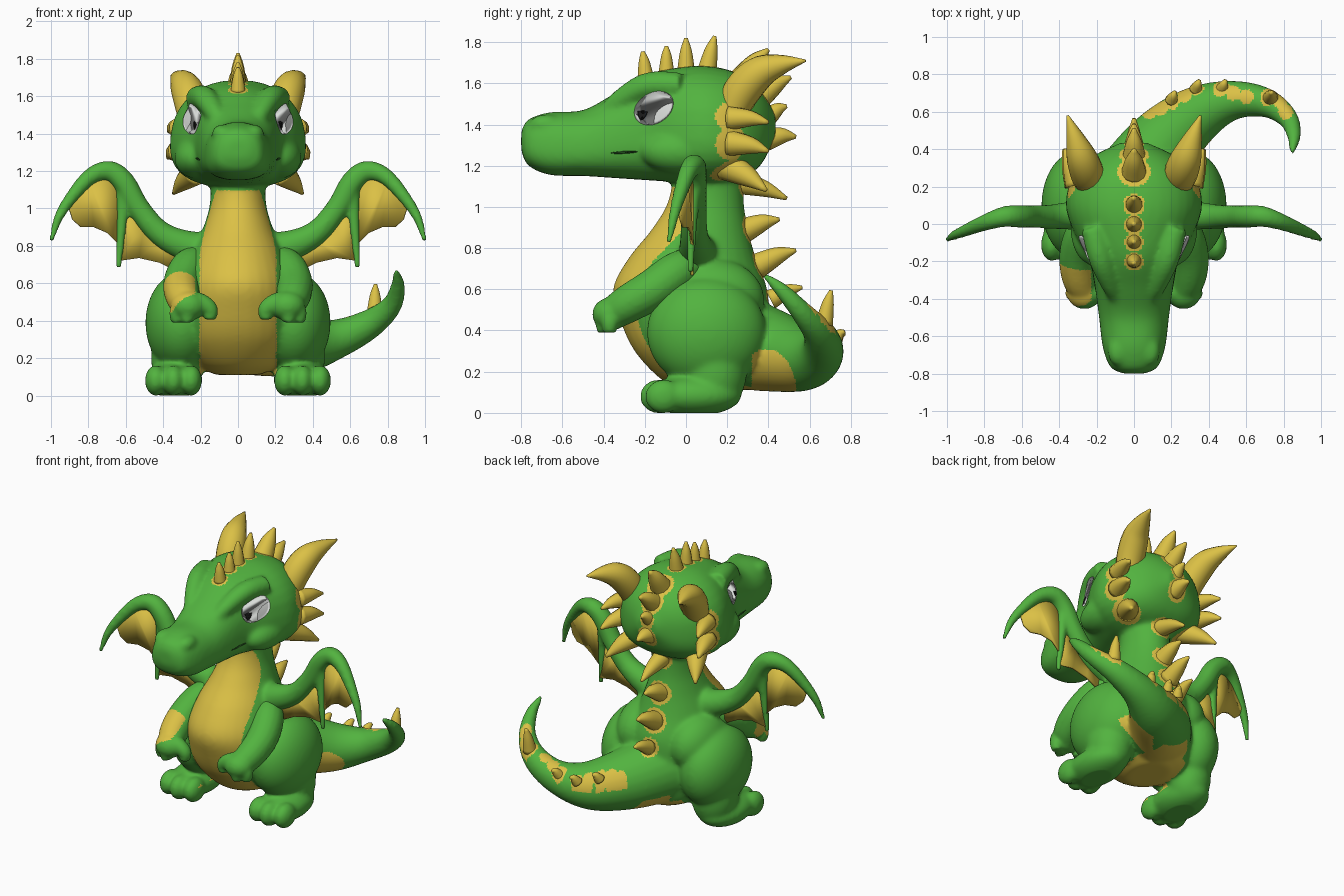
import bpy, bmesh, math
from mathutils import Vector
from mathutils.bvhtree import BVHTree

if "Cube" in bpy.data.objects:
    bpy.data.objects.remove(bpy.data.objects["Cube"])


def material(name, r, g, b):
    m = bpy.data.materials.new(name)
    m.use_nodes = True
    m.diffuse_color = (r, g, b, 1)
    node = m.node_tree.nodes["Principled BSDF"]
    node.inputs["Base Color"].default_value = (r, g, b, 1)
    node.inputs["Roughness"].default_value = 0.6
    return m


GREEN = material("leaf green", 0.085, 0.45, 0.05)
YELLOW = material("golden yellow", 0.71, 0.53, 0.06)
WHITE = material("eye white", 0.7, 0.72, 0.7)
BLACK = material("pupil black", 0.01, 0.01, 0.01)
DARK = material("mouth green", 0.02, 0.09, 0.015)


# ---- shape helpers
def spline(rows, steps=5):
    p = [Vector(r) for r in rows]
    p = [2 * p[0] - p[1]] + p + [2 * p[-1] - p[-2]]
    out = []
    for a, b, c, d in zip(p, p[1:], p[2:], p[3:]):
        for i in range(steps):
            t = i / steps
            out.append(0.5 * (2 * b + (c - a) * t + (2 * a - 5 * b + 4 * c - d) * t * t
                              + (3 * b - a - 3 * c + d) * t ** 3))
    return out + [p[-2]]


def loft(bm, rings):
    vs = [[bm.verts.new(p) for p in ring] for ring in rings]
    n = len(vs[0])
    for a, b in zip(vs, vs[1:]):
        for i in range(n):
            j = (i + 1) % n
            bm.faces.new((a[i], a[j], b[j], b[i]))
    bm.faces.new(vs[0][::-1])
    bm.faces.new(vs[-1])


def circle(n):
    return [(math.cos(2 * math.pi * i / n), math.sin(2 * math.pi * i / n)) for i in range(n)]


def tube(bm, rows, s=1, n=16):
    """Round limb through (x, y, z, radius) points; s = -1 mirrors it."""
    pts = spline([(s * r[0], *r[1:]) for r in rows])
    pos = [p.to_3d() for p in pts]
    side, rings = None, []
    for i, p in enumerate(pos):
        t = (pos[min(i + 1, len(pos) - 1)] - pos[max(i - 1, 0)]).normalized()
        side = t.orthogonal() if side is None else side - t * side.dot(t)
        side.normalize()
        up = t.cross(side)
        rings.append([p + max(pts[i][3], 0.002) * (side * c + up * d) for c, d in circle(n)])
    loft(bm, rings)


def ball(bm, center, radii):
    new = bmesh.ops.create_icosphere(bm, subdivisions=4, radius=1)["verts"]
    for v in new:
        v.co = Vector(center) + Vector(a * b for a, b in zip(v.co, radii))


def finish(bm, name, mats):
    bmesh.ops.recalc_face_normals(bm, faces=bm.faces)
    me = bpy.data.meshes.new(name)
    bm.to_mesh(me)
    bm.free()
    for m in mats:
        me.materials.append(m)
    ob = bpy.data.objects.new(name, me)
    bpy.context.collection.objects.link(ob)
    me.shade_smooth()
    return ob


def blend(ob, voxel, rounds, rule):
    """Fuse overlapping volumes into one soft skin, then colour its faces."""
    mod = ob.modifiers.new("fuse", "REMESH")
    mod.mode, mod.voxel_size = "VOXEL", voxel
    mod = ob.modifiers.new("soften", "SMOOTH")
    mod.factor, mod.iterations = 0.5, rounds
    dg = bpy.context.evaluated_depsgraph_get()
    me = bpy.data.meshes.new_from_object(ob.evaluated_get(dg))
    ob.modifiers.clear()
    ob.data = me
    me.materials.clear()
    for m in (GREEN, YELLOW):
        me.materials.append(m)
    for v in me.vertices:
        v.co.z = max(v.co.z, 0)
    for f in me.polygons:
        f.material_index = int(rule(f.center, f.normal))
    me.shade_smooth()


# ---- spikes: crest, neck and back (base y, base z, tip y, tip z, radius), cheeks, tail
ridge_rows = [(-0.195, 1.62, -0.21, 1.755, 0.042), (-0.095, 1.65, -0.095, 1.78, 0.04),
              (0, 1.65, 0, 1.82, 0.046), (0.1, 1.65, 0.14, 1.83, 0.05),
              (0.27, 1.61, 0.4, 1.765, 0.07), (0.35, 1.53, 0.51, 1.63, 0.065),
              (0.39, 1.43, 0.49, 1.49, 0.05), (0.39, 1.33, 0.535, 1.34, 0.06),
              (0.26, 1.12, 0.49, 1.04, 0.06), (0.27, 0.88, 0.455, 0.94, 0.065),
              (0.34, 0.71, 0.535, 0.79, 0.065), (0.41, 0.55, 0.565, 0.61, 0.05)]
spikes = [((0, y, z), (0, ty, tz), r) for y, z, ty, tz, r in ridge_rows]
for s in (1, -1):
    spikes += [((s * 0.31, 0.21, 1.43), (s * 0.37, 0.4, 1.41), 0.06),
               ((s * 0.31, 0.21, 1.31), (s * 0.375, 0.4, 1.27), 0.065),
               ((s * 0.22, 0.2, 1.2), (s * 0.345, 0.39, 1.08), 0.075)]
spikes += [((0.73, 0.67, 0.43), (0.735, 0.705, 0.595), 0.045)]
spikes += [((x, y, z), (x + 0.02, y + 0.05, z + 0.045), 0.035)
           for x, y, z in ((0.2, 0.66, 0.37), (0.33, 0.72, 0.34), (0.47, 0.72, 0.35))]
bm = bmesh.new()
for base, tip, r in spikes:
    mid = Vector(base).lerp(Vector(tip), 0.55) + Vector((0, 0, 0.01))
    tube(bm, [(*base, r), (*mid, r * 0.66), (*tip, 0.009)], n=12)
finish(bm, "spikes", [YELLOW])
halos = [(Vector(base), r * 1.3) for base, tip, r in spikes]

# ---- body: torso, head, tail, legs and wing bones
bm = bmesh.new()
torso = [(0.11, 0.14, 0.12, 0.16), (0.17, 0.12, 0.23, 0.25), (0.3, 0.07, 0.31, 0.32),
         (0.45, 0.04, 0.32, 0.36), (0.6, 0.02, 0.3, 0.375), (0.75, 0.03, 0.25, 0.31),
         (0.9, 0.07, 0.185, 0.23), (1.05, 0.1, 0.148, 0.18), (1.3, 0.12, 0.15, 0.17)]
loft(bm, [[(rx * c, cy + ry * d, z) for c, d in circle(32)] for z, cy, rx, ry in spline(torso)])

# head rows: y, underside, top, half width
head = [(-0.8, 1.27, 1.37, 0.06), (-0.765, 1.2, 1.425, 0.125), (-0.66, 1.155, 1.46, 0.165),
        (-0.5, 1.15, 1.47, 0.185), (-0.35, 1.14, 1.55, 0.205), (-0.2, 1.13, 1.64, 0.235),
        (-0.05, 1.12, 1.675, 0.315), (0.1, 1.11, 1.685, 0.36), (0.25, 1.13, 1.65, 0.325),
        (0.36, 1.2, 1.57, 0.22), (0.435, 1.34, 1.45, 0.07)]


def soft_box(v, k=0.82):
    return math.copysign(abs(v) ** k, v)


loft(bm, [[(w * soft_box(c) * (1 - 0.15 * d), y, (lo + hi) / 2 + (hi - lo) / 2 * soft_box(d))
           for c, d in circle(32)] for y, lo, hi, w in spline(head)])

tube(bm, [(0, 0.2, 0.36, 0.24), (0.15, 0.42, 0.3, 0.2), (0.33, 0.58, 0.265, 0.157),
          (0.52, 0.66, 0.3, 0.108), (0.7, 0.65, 0.38, 0.08), (0.82, 0.57, 0.48, 0.056),
          (0.855, 0.47, 0.59, 0.038), (0.845, 0.38, 0.67, 0.016)], n=24)

for s in (1, -1):
    ball(bm, (s * 0.3, 0.1, 0.39), (0.195, 0.29, 0.27))
    ball(bm, (s * 0.2, 0.13, 0.55), (0.17, 0.25, 0.2))
    ball(bm, (s * 0.32, 0.14, 0.2), (0.145, 0.155, 0.2))
    ball(bm, (s * 0.34, 0.04, 0.085), (0.15, 0.23, 0.1))
    for x, y in ((0.25, -0.12), (0.345, -0.135), (0.44, -0.11)):
        ball(bm, (s * x, y, 0.08), (0.058, 0.09, 0.083))
    tube(bm, [(0.1, 0.07, 0.76, 0.11), (0.28, 0.05, 0.8, 0.085), (0.42, 0.04, 0.87, 0.068),
              (0.53, 0.04, 1.0, 0.062), (0.61, 0.04, 1.14, 0.062), (0.69, 0.04, 1.2, 0.057),
              (0.79, 0.01, 1.17, 0.046), (0.89, -0.03, 1.06, 0.036), (0.96, -0.06, 0.95, 0.027),
              (1.0, -0.085, 0.82, 0.015)], s)
    tube(bm, [(0.62, 0.04, 1.14, 0.036), (0.62, 0.03, 0.95, 0.03), (0.64, 0.02, 0.68, 0.018)], s)
    # brow ridge, nostril and cheek
    tube(bm, [(0.09, -0.4, 1.45, 0.04), (0.135, -0.3, 1.53, 0.055), (0.18, -0.18, 1.59, 0.065),
              (0.22, -0.02, 1.59, 0.065)], s)
    ball(bm, (s * 0.085, -0.68, 1.4), (0.055, 0.08, 0.05))
    ball(bm, (s * 0.22, -0.02, 1.27), (0.12, 0.2, 0.11))

tail_marks = [(0.08, 0.6), (0.14, 0.62), (0.2, 0.65), (0.27, 0.69), (0.32, 0.74), (0.46, 0.72),
              (0.53, 0.7), (0.6, 0.68), (0.74, 0.7), (0.78, 0.66), (0.81, 0.6)]


def body_rule(c, n):
    width = 0.205 - 0.31 * max(c.z - 0.75, 0) ** 1.2
    belly = 0.11 < c.z < 1.1 and abs(c.x) < width and c.y < 0.1 and n.y < 0.1
    under = c.z < 0.3 and n.z < -0.45 and c.y < 0.5 and abs(c.x) < 0.17
    hip = (c.y > 0.32 and c.x > 0.1 and n.x > 0.1
           and math.hypot((c.y - 0.39) / 0.145, (c.z - 0.1) / 0.21) < 1)
    ridge = n.z > 0.1 and any(math.hypot(c.x - x, c.y - y) < 0.04 for x, y in tail_marks)
    return belly or under or hip or ridge or any((c - p).length < r for p, r in halos)


body = finish(bm, "body", [GREEN])
blend(body, 0.012, 16, body_rule)

# ---- arms with three-fingered hands
bm = bmesh.new()
for s in (1, -1):
    tube(bm, [(0.19, 0.05, 0.73, 0.08), (0.26, -0.04, 0.685, 0.1), (0.3, -0.16, 0.6, 0.1),
              (0.295, -0.28, 0.53, 0.093), (0.265, -0.36, 0.48, 0.08)], s)
    ball(bm, (s * 0.265, -0.365, 0.48), (0.095, 0.09, 0.08))
    for x, y, z in ((0.15, -0.37, 0.44), (0.27, -0.4, 0.425), (0.325, -0.37, 0.425)):
        tube(bm, [(0.255, -0.36, 0.5, 0.06), ((x + 0.25) / 2, y, 0.495, 0.052),
                  (x, y, z + 0.02, 0.044), (x, y, z - 0.035, 0.032)], s)
arms = finish(bm, "arms", [GREEN])
patch = Vector((-0.32, -0.31, 0.545))
blend(arms, 0.01, 10, lambda c, n: (c - patch).length < 0.135 and n.y < 0.2 and c.x < -0.23)

# ---- wing membranes
bays = [[(0.66, 1.19), (0.8, 1.15), (0.91, 1.02), (0.885, 0.94), (0.84, 0.9), (0.77, 0.9),
         (0.7, 0.87), (0.63, 0.8)],
        [(0.62, 1.1), (0.5, 0.92), (0.4, 0.84), (0.26, 0.76), (0.34, 0.67), (0.42, 0.71),
         (0.53, 0.735), (0.635, 0.72)]]
bm = bmesh.new()
for s in (1, -1):
    for bay in bays:
        bm.faces.new([bm.verts.new((s * x, 0.03 - 0.3 * max(x - 0.7, 0), z)) for x, z in bay])
wings = finish(bm, "wing_membranes", [YELLOW])
solid = wings.modifiers.new("thickness", "SOLIDIFY")
solid.thickness, solid.offset = 0.014, 0

# ---- horns
bm = bmesh.new()
for s in (1, -1):
    tube(bm, [(0.235, 0.21, 1.44, 0.075), (0.25, 0.27, 1.56, 0.09), (0.28, 0.355, 1.65, 0.082),
              (0.315, 0.46, 1.69, 0.05), (0.355, 0.58, 1.71, 0.006)], s)
finish(bm, "horns", [YELLOW])

# ---- painted eyes and mouth: thin plates laid onto the head
tree = BVHTree.FromPolygons([v.co for v in body.data.vertices],
                            [p.vertices for p in body.data.polygons])


def plate(name, mat, y, z, ry, rz, tilt, lift):
    bm = bmesh.new()
    for s in (1, -1):
        rings = []
        for k in range(6, 0, -1):
            ring = []
            for c, d in circle(32):
                a, b = ry * c * k / 6, rz * d * k / 6
                py = y + a * math.cos(tilt) - b * math.sin(tilt)
                pz = z + a * math.sin(tilt) + b * math.cos(tilt)
                hit = tree.ray_cast(Vector((s * 0.5, py, pz)), Vector((-s, 0, 0)))
                ring.append(hit[0] + hit[1] * lift)
            rings.append(ring)
        loft(bm, rings)
    finish(bm, name, [mat])


plate("eye_whites", WHITE, -0.155, 1.48, 0.102, 0.076, 0.55, 0.004)
plate("pupils", BLACK, -0.205, 1.475, 0.025, 0.055, -0.2, 0.008)
plate("mouth_corners", DARK, -0.3, 1.265, 0.065, 0.006, 0.05, 0.003)
